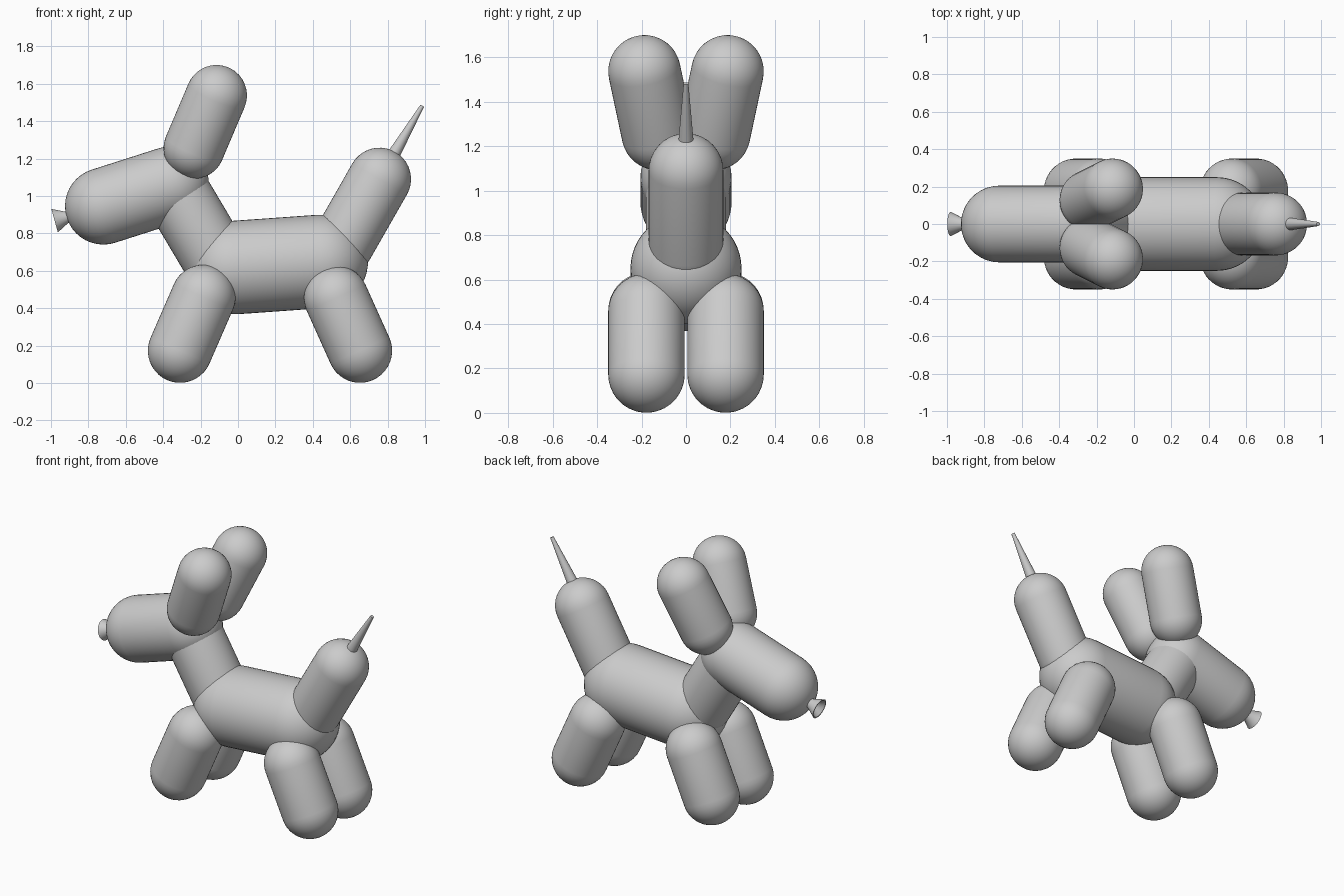
import bpy, bmesh
from math import sin, cos, pi, radians
from mathutils import Vector

if "Cube" in bpy.data.objects:
    bpy.data.objects.remove(bpy.data.objects["Cube"])


def lathe(name, a, b, profile, segs=48):
    """Revolve (radius, height) points around the axis running from a towards b."""
    a, b = Vector(a), Vector(b)
    rot = (b - a).to_track_quat('Z', 'Y')
    bm = bmesh.new()
    rings = []
    for r, h in profile:
        if r < 1e-6:
            rings.append([bm.verts.new((0, 0, h))])
        else:
            rings.append([bm.verts.new((r * cos(2 * pi * i / segs), r * sin(2 * pi * i / segs), h))
                          for i in range(segs)])
    for lo, hi in zip(rings, rings[1:]):
        for i in range(segs):
            j = (i + 1) % segs
            face = [lo[i % len(lo)], lo[j % len(lo)], hi[j % len(hi)], hi[i % len(hi)]]
            bm.faces.new(list(dict.fromkeys(face)))
    bmesh.ops.recalc_face_normals(bm, faces=bm.faces)
    for v in bm.verts:
        v.co = a + rot @ v.co
    me = bpy.data.meshes.new(name)
    bm.to_mesh(me)
    bm.free()
    ob = bpy.data.objects.new(name, me)
    bpy.context.collection.objects.link(ob)
    bpy.ops.object.select_all(action='DESELECT')
    ob.select_set(True)
    bpy.context.view_layer.objects.active = ob
    bpy.ops.object.shade_smooth_by_angle(angle=radians(40))
    return ob


def capsule(name, a, b, r, n=10):
    """Balloon segment: a tube with a round cap centred on each end point."""
    length = (Vector(b) - Vector(a)).length
    angles = [pi / 2 * i / n for i in range(n + 1)]
    prof = [(r * sin(t), -r * cos(t)) for t in angles]
    prof += [(r * cos(t), length + r * sin(t)) for t in angles]
    return lathe(name, a, b, prof)


# Body, neck, head and tail balloons
capsule("body", (-0.02, 0, 0.617), (0.445, 0, 0.65), 0.25)
capsule("neck", (-0.129, 0, 0.68), (-0.34, 0, 1.035), 0.18)
capsule("head", (-0.36, 0, 1.06), (-0.72, 0, 0.945), 0.205)
capsule("tail", (0.56, 0, 0.745), (0.757, 0, 1.09), 0.168)

# Paired ears and legs
for side, s in (("right", -1), ("left", 1)):
    capsule(f"{side}_ear", (-0.235, s * 0.127, 1.255), (-0.115, s * 0.187, 1.537), 0.163)
    capsule(f"{side}_front_leg", (-0.185, s * 0.178, 0.46), (-0.31, s * 0.178, 0.173), 0.172)
    capsule(f"{side}_back_leg", (0.525, s * 0.178, 0.455), (0.652, s * 0.178, 0.173), 0.172)

# Thin uninflated tail tip
lathe("tail_tip", (0.82, 0, 1.2), (0.985, 0, 1.482),
      [(0, 0), (0.036, 0), (0.011, 0.327), (0, 0.327)], 24)

# Flared, hollow nozzle on the nose
lathe("nozzle", (-0.89, 0, 0.893), (-0.98, 0, 0.868),
      [(0, 0), (0.03, 0), (0.033, 0.03), (0.065, 0.094), (0.058, 0.094), (0.024, 0.045), (0, 0.045)], 32)
